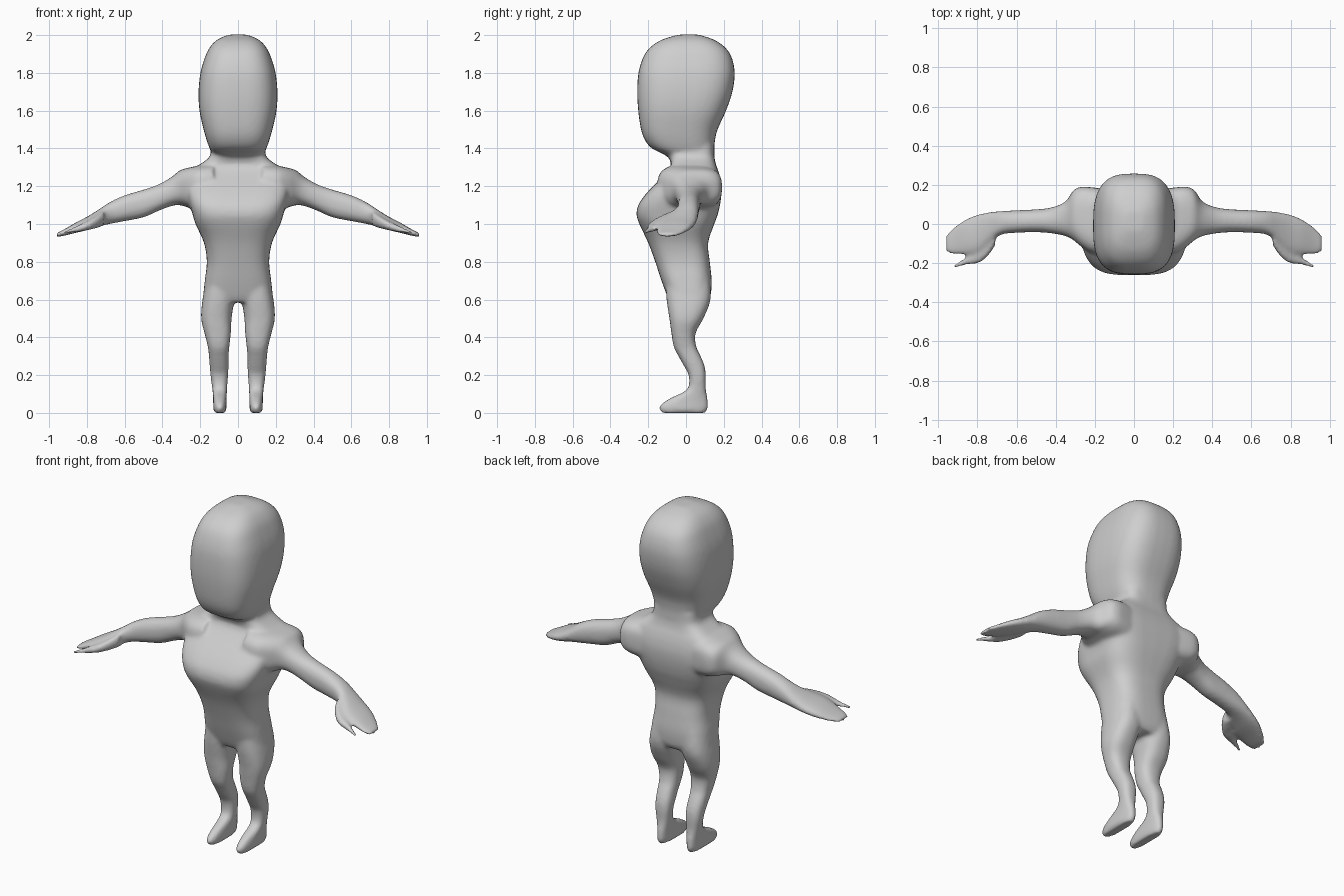
import bpy, bmesh, math
from mathutils import Vector

grey = bpy.data.materials.new("light grey")
grey.diffuse_color = (0.62, 0.62, 0.62, 1)
bm = bmesh.new()


def spline(rows, steps=4):
    """Catmull-Rom through the section rows."""
    out = []
    for i in range(len(rows) - 1):
        p = [Vector(rows[min(max(i + k, 0), len(rows) - 1)]) for k in (-1, 0, 1, 2)]
        for s in range(steps):
            t = s / steps
            out.append(0.5 * (2 * p[1] + (p[2] - p[0]) * t
                              + (2 * p[0] - 5 * p[1] + 4 * p[2] - p[3]) * t * t
                              + (3 * p[1] - p[0] - 3 * p[2] + p[3]) * t ** 3))
    return out + [Vector(rows[-1])]


def loft(rows, place, power, seg=40):
    """Skin rounded-box sections (station, a min, a max, b min, b max)."""
    rings = []
    for t, a0, a1, b0, b1 in spline(rows):
        ring = []
        n = power(t)
        for k in range(seg):
            c, s = math.cos(2 * math.pi * k / seg), math.sin(2 * math.pi * k / seg)
            u = math.copysign(abs(c) ** (2 / n), c)
            v = math.copysign(abs(s) ** (2 / n), s)
            ring.append(bm.verts.new(place(t, (a0 + a1) / 2 + u * (a1 - a0) / 2,
                                           (b0 + b1) / 2 + v * (b1 - b0) / 2)))
        rings.append(ring)
    for r, q in zip(rings, rings[1:]):
        for k in range(seg):
            bm.faces.new((r[k], r[(k + 1) % seg], q[(k + 1) % seg], q[k]))
    bm.faces.new(rings[0][::-1])
    bm.faces.new(rings[-1])


def upright(rows):
    return [(z, -w, w, y0, y1) for z, w, y0, y1 in rows]


# head: height, half width, front, back
head = [(1.33, .12, -.06, .14), (1.37, .135, -.12, .15), (1.40, .15, -.18, .15),
        (1.44, .165, -.215, .153), (1.50, .182, -.238, .167), (1.60, .204, -.253, .212),
        (1.70, .209, -.258, .246), (1.80, .199, -.252, .258), (1.88, .176, -.228, .243),
        (1.93, .153, -.195, .212), (1.97, .118, -.14, .16), (1.993, .075, -.075, .10),
        (2.003, .04, -.03, .06)]
loft(upright(head), lambda t, a, b=None: (a, b, t), lambda t: 3.0)

# torso and neck
torso = [(.585, .16, -.08, .11), (.62, .182, -.10, .13), (.70, .176, -.13, .136),
         (.80, .165, -.163, .126), (.90, .18, -.20, .117), (1.0, .225, -.247, .15),
         (1.05, .24, -.262, .168), (1.10, .255, -.253, .18), (1.15, .268, -.22, .187),
         (1.20, .275, -.175, .188), (1.25, .272, -.125, .180), (1.29, .245, -.09, .168),
         (1.32, .195, -.08, .157), (1.36, .148, -.09, .15), (1.42, .14, -.09, .148)]
loft(upright(torso), lambda t, a, b: (a, b, t), lambda t: 3.0 + 0.9 * min(max((t - .95) / .2, 0), 1))

# leg and foot: height, inner, outer, front, back
leg = [(.72, .01, .165, -.11, .125), (.60, .02, .188, -.103, .13), (.50, .034, .195, -.088, .092),
       (.42, .038, .177, -.077, .05), (.35, .046, .16, -.065, .055), (.30, .05, .154, -.04, .078),
       (.25, .05, .15, -.012, .098), (.20, .052, .146, .014, .105), (.14, .057, .138, .014, .104),
       (.11, .059, .134, -.015, .108), (.08, .06, .132, -.08, .114), (.05, .061, .131, -.128, .117),
       (.025, .061, .131, -.143, .117), (0, .066, .126, -.13, .105)]
# arm and hand: reach, front, back, bottom, top
arm = [(.13, -.15, .175, 1.06, 1.315), (.21, -.15, .187, 1.075, 1.308), (.27, -.115, .19, 1.09, 1.296),
       (.31, -.082, .172, 1.10, 1.283), (.35, -.062, .115, 1.096, 1.25), (.42, -.048, .085, 1.07, 1.21),
       (.50, -.042, .075, 1.035, 1.182), (.60, -.045, .07, 1.015, 1.152), (.68, -.055, .066, 1.0, 1.115),
       (.74, -.10, .06, .985, 1.075), (.80, -.15, .048, .967, 1.038), (.86, -.157, .025, .953, 1.007),
       (.92, -.157, -.015, .938, .972), (.96, -.145, -.055, .93, .952)]
thumb = [(.71, -.11, -.02, .99, 1.07), (.74, -.155, -.06, .98, 1.05), (.78, -.193, -.11, .97, 1.025),
         (.82, -.206, -.14, .962, 1.005), (.86, -.21, -.172, .955, .987), (.92, -.228, -.206, .947, .963)]
for s in (-1, 1):
    loft(leg, lambda t, a, b: (s * a, b, t), lambda t: 2.5)
    loft(arm, lambda t, a, b: (s * t, a, b), lambda t: 2.3 + 0.9 * min(max((.36 - t) / .1, 0), 1))
    loft(thumb, lambda t, a, b: (s * t, a, b), lambda t: 2.2)

# one continuous skin
bmesh.ops.recalc_face_normals(bm, faces=bm.faces)
mesh = bpy.data.meshes.new("body")
bm.to_mesh(mesh)
bm.free()
mesh.materials.append(grey)
body = bpy.data.objects.new("body", mesh)
bpy.context.collection.objects.link(body)
skin = body.modifiers.new("skin", 'REMESH')
skin.mode = 'VOXEL'
skin.voxel_size = 0.01
skin.use_smooth_shade = True
soften = body.modifiers.new("soften", 'SMOOTH')
soften.factor = 0.5
soften.iterations = 10
